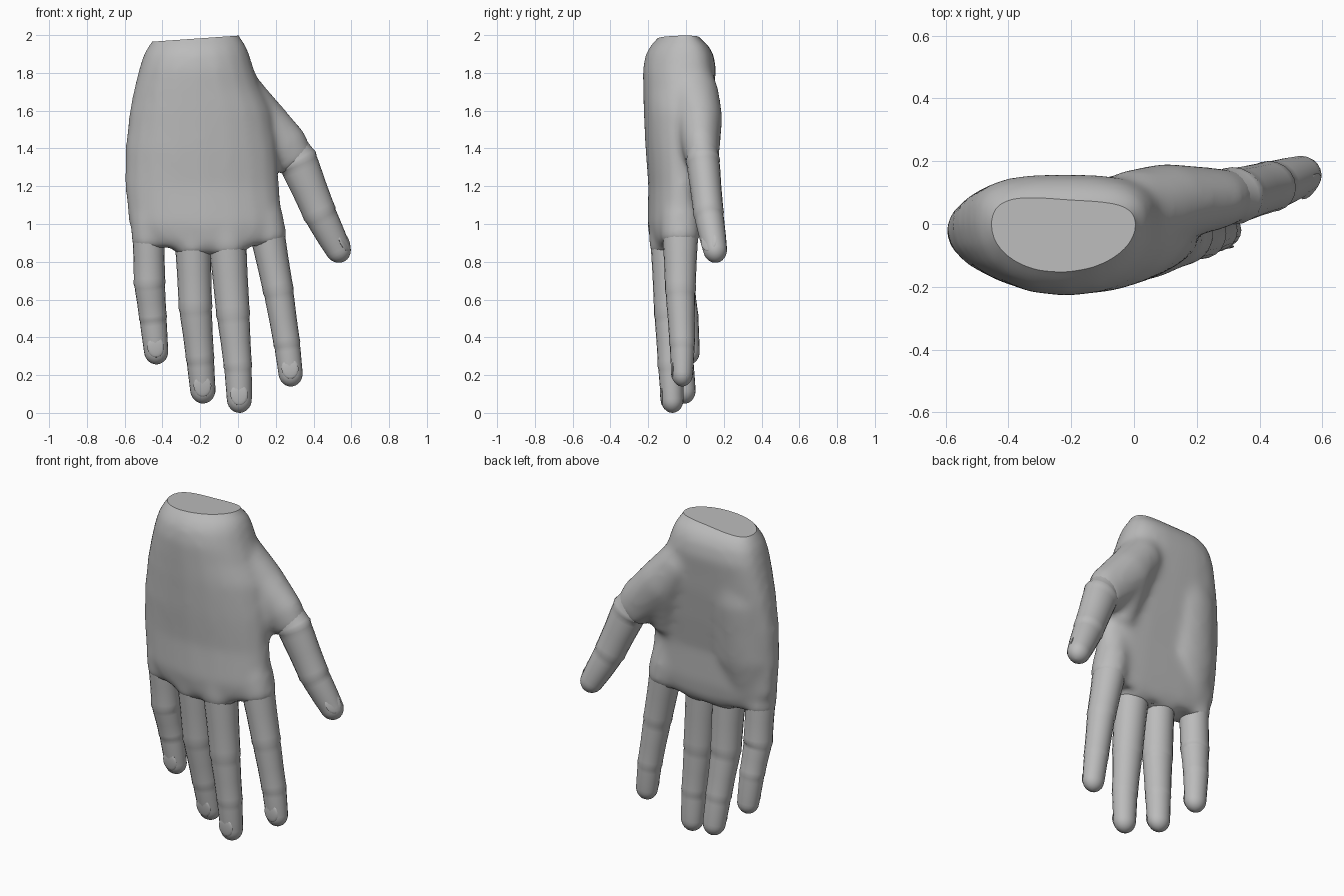
import bpy, bmesh, math
from mathutils import Vector, Matrix

if "Cube" in bpy.data.objects:
    bpy.data.objects.remove(bpy.data.objects["Cube"], do_unlink=True)

SIDES = 20
skin = bpy.data.materials.new("grey_skin")
skin.use_nodes = True
skin.diffuse_color = (0.5, 0.5, 0.5, 1)
skin.node_tree.nodes["Principled BSDF"].inputs["Base Color"].default_value = (0.5, 0.5, 0.5, 1)


def bridge(bm, rings):
    """Join rings of vertices into a closed tube."""
    rows = [[bm.verts.new(p) for p in ring] for ring in rings]
    faces = []
    for a, b in zip(rows, rows[1:]):
        for i in range(SIDES):
            j = (i + 1) % SIDES
            faces.append(bm.faces.new((a[i], a[j], b[j], b[i])))
    faces.append(bm.faces.new(rows[0][::-1]))
    faces.append(bm.faces.new(rows[-1]))
    bmesh.ops.recalc_face_normals(bm, faces=faces)


def frame(d):
    side = Vector((0, 1, 0)).cross(d).normalized()
    return side, d.cross(side).normalized()


def oval(c, d, w, h):
    side, deep = frame(d)
    angles = [math.tau * i / SIDES for i in range(SIDES)]
    return [c + side * w * math.cos(a) + deep * h * math.sin(a) for a in angles]


def make(name, bm, angle=40):
    mesh = bpy.data.meshes.new(name)
    bm.to_mesh(mesh)
    bm.free()
    ob = bpy.data.objects.new(name, mesh)
    bpy.context.collection.objects.link(ob)
    mesh.materials.append(skin)
    bpy.ops.object.select_all(action='DESELECT')
    ob.select_set(True)
    bpy.context.view_layer.objects.active = ob
    bpy.ops.object.shade_smooth_by_angle(angle=math.radians(angle))
    return ob


def power(v, e):
    return math.copysign(abs(v) ** e, v)


# Palm sections: height, centre x, half width, centre y, half depth
PALM = [(2.05, -.21, .20, -.04, .07), (1.99, -.215, .225, -.04, .105),
        (1.95, -.215, .255, -.035, .15), (1.9, -.22, .28, -.035, .18),
        (1.82, -.22, .305, -.035, .195), (1.72, -.215, .335, -.04, .188),
        (1.6, -.2, .375, -.045, .18), (1.4, -.195, .403, -.055, .16),
        (1.2, -.19, .41, -.065, .135), (1.0, -.17, .41, -.07, .135),
        (.9, -.16, .40, -.07, .12), (.85, -.155, .385, -.07, .09)]


def palm_ring(z, cx, w, cy, h):
    ring = []
    for i in range(SIDES):
        a = math.tau * i / SIDES
        u, v = power(math.cos(a), .85), power(math.sin(a), .85)
        lift = .07 * u * u if z < .95 else 0
        arch = .04 * u * u
        ring.append(Vector((cx + w * u, cy + arch + h * v, z + lift)))
    return ring


# Fleshy pads: x, y, z, half width, half depth
PADS = [
    # thumb root
    [(-.09, .0, 1.87, .10, .11), (.0, .035, 1.69, .135, .14), (.11, .07, 1.55, .142, .125),
     (.255, .08, 1.4, .13, .1), (.315, .09, 1.32, .102, .085)],
    # belly of the thumb pad
    [(.0, .02, 1.75, .10, .13), (.09, .05, 1.5, .12, .125), (.125, .01, 1.25, .08, .08)],
    # outer heel of the hand
    [(-.33, 0, 1.86, .14, .12), (-.37, .0, 1.55, .19, .145),
     (-.39, -.015, 1.2, .19, .12), (-.42, -.04, .97, .13, .09)],
]

# Digits: base, two joints and tip as x, y, z, half width, half depth
DIGITS = {
    "little_finger": [(-.475, -.05, .98, .087, .085), (-.468, -.03, .68, .083, .077),
                      (-.45, 0, .5, .073, .067), (-.427, .02, .257, .064, .058)],
    "ring_finger": [(-.24, -.083, .95, .099, .102), (-.225, -.065, .55, .088, .082),
                    (-.2, -.03, .28, .074, .07), (-.18, 0, .05, .067, .06)],
    "middle_finger": [(-.06, -.09, .95, .104, .102), (-.025, -.088, .51, .088, .08),
                      (0, -.08, .24, .074, .068), (.01, -.07, 0, .066, .06)],
    "index_finger": [(.145, -.03, 1.0, .097, .1), (.215, -.03, .64, .08, .08),
                     (.26, -.02, .36, .07, .067), (.287, -.02, .14, .064, .057)],
    "thumb": [(.25, .08, 1.45, .09, .08), (.318, .09, 1.33, .106, .09),
              (.435, .12, 1.05, .088, .08), (.562, .165, .802, .068, .064)],
}


def pad(bm, rows):
    pts = [Vector(r[:3]) for r in rows]
    rings = []
    for i, r in enumerate(rows):
        d = pts[min(i + 1, len(pts) - 1)] - pts[max(i - 1, 0)]
        rings.append(oval(pts[i], d.normalized(), r[3], r[4]))
    bridge(bm, rings)


def knuckle(bm, base, joint):
    """Root of a finger, blended into the palm."""
    a, b = Vector(base[:3]), Vector(joint[:3])
    d = (b - a).normalized()
    wide, deep = base[3], base[4]
    steps = ((-.2, .8), (-.04, 1.05), (.07, 1.05), (.11, .92))
    bridge(bm, [oval(a + d * t, d, wide * s, deep * s) for t, s in steps])


bm = bmesh.new()
bridge(bm, [palm_ring(*r) for r in PALM])
for rows in PADS:
    pad(bm, rows)
for label, rows in DIGITS.items():
    if label != "thumb":
        knuckle(bm, rows[0], rows[1])
palm = make("palm", bm)

# Fuse the pads and knuckles into the palm, then slice the wrist flat
fuse = palm.modifiers.new("fuse", 'REMESH')
fuse.mode = 'VOXEL'
fuse.voxel_size = .018
soften = palm.modifiers.new("soften", 'SMOOTH')
soften.iterations = 16
bm = bmesh.new()
bm.from_object(palm, bpy.context.evaluated_depsgraph_get())
bpy.data.objects.remove(palm, do_unlink=True)
cut = bmesh.ops.bisect_plane(bm, geom=bm.verts[:] + bm.edges[:] + bm.faces[:],
                             plane_co=(-.2, 0, 1.983), plane_no=(-.07, 0, 1), clear_outer=True)
rim = [e for e in cut["geom_cut"] if isinstance(e, bmesh.types.BMEdge)]
bmesh.ops.holes_fill(bm, edges=rim, sides=0)
make("palm", bm, 35)


def digit(name, rows):
    pts = [Vector(r[:3]) for r in rows]
    bm = bmesh.new()
    rings = []
    for i in range(3):
        a, b = rows[i], rows[i + 1]
        d = (pts[i + 1] - pts[i]).normalized()
        # Each bone starts with a small step and swells towards its next joint
        steps = [(.04, .97), (.15, .98), (.5, .97)]
        if i < 2:
            steps += [(.88, .99), (.98, 1.02)]
        for t, s in steps:
            rings.append(oval(pts[i].lerp(pts[i + 1], t), d,
                              s * (a[3] + (b[3] - a[3]) * t), s * (a[4] + (b[4] - a[4]) * t)))
    # Rounded tip
    for k in range(7):
        t = math.radians(k * 14.5)
        c = pts[3] - d * b[3] * (1 - math.sin(t)) * 1.1
        rings.append(oval(c, d, b[3] * math.cos(t), b[4] * math.cos(t)))
    bridge(bm, rings)
    make(name, bm, 50)

    # Thin nail on the back of the last bone
    side, deep = frame(d)
    if name == "thumb":
        turn = Matrix.Rotation(math.radians(60), 3, d)
        if (turn @ deep).x > deep.x:
            turn.transpose()
        side, deep = turn @ side, turn @ deep
    place = Matrix((side, deep, d)).transposed().to_4x4()
    place.translation = pts[3] - d * b[3] * 1.5 - deep * b[4] * .9
    bm = bmesh.new()
    bmesh.ops.create_uvsphere(bm, u_segments=16, v_segments=10, radius=1,
                              matrix=place @ Matrix.Diagonal((b[3] * .7, .009, b[3] * .85, 1)))
    make(name + "_nail", bm)


for label, rows in DIGITS.items():
    digit(label, rows)
